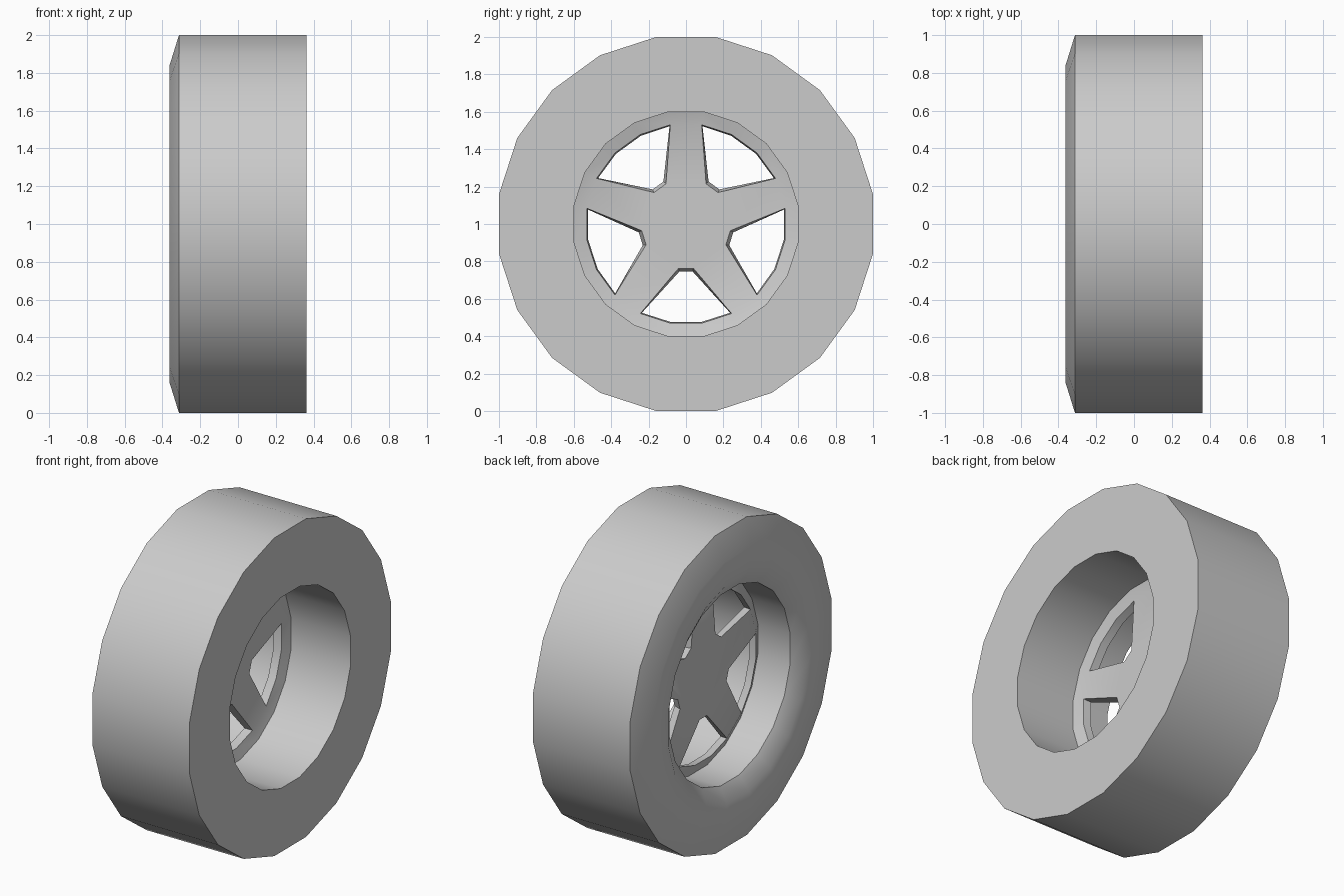
import bpy, bmesh
from math import cos, sin, radians, pi

cube = bpy.data.objects.get("Cube")
if cube:
    bpy.data.objects.remove(cube)

SIDES = 20
HOLE_R = 0.607

grey = bpy.data.materials.new("plain grey")
grey.use_nodes = True
colour = (0.6, 0.6, 0.6, 1)
grey.diffuse_color = colour
grey.node_tree.nodes["Principled BSDF"].inputs["Base Color"].default_value = colour


def point(x, r, degrees):
    """Point around the axle, which runs along x at z = 1."""
    a = radians(degrees)
    return (x, r * cos(a), 1 + r * sin(a))


def finish(name, bm):
    bmesh.ops.recalc_face_normals(bm, faces=bm.faces)
    mesh = bpy.data.meshes.new(name)
    bm.to_mesh(mesh)
    bm.free()
    mesh.materials.append(grey)
    obj = bpy.data.objects.new(name, mesh)
    bpy.context.collection.objects.link(obj)
    bpy.ops.object.select_all(action="DESELECT")
    obj.select_set(True)
    bpy.context.view_layer.objects.active = obj
    bpy.ops.object.shade_smooth_by_angle(angle=radians(40))


# Tyre: closed (x, radius) profile swept around the axle
profile = [(0.3625, HOLE_R), (0.3625, 1.0125), (-0.3125, 1.0125),
           (-0.3625, 0.85), (-0.3625, 0.7), (-0.305, HOLE_R)]
bm = bmesh.new()
rings = [[bm.verts.new(point(x, r, 9 + 18 * k)) for x, r in profile]
         for k in range(SIDES)]
for k in range(SIDES):
    a, b = rings[k - 1], rings[k]
    for j in range(len(profile)):
        bm.faces.new((a[j - 1], a[j], b[j], b[j - 1]))
finish("tyre", bm)


# Hub: five spoked plate with a sloping flange
def hub_side(bm, x_plate, x_edge, rim_r, corner, tip_r, tip_half):
    """One face of the hub; returns the five window outlines."""
    windows, star, inner = [], [], []
    for i in range(5):
        mid = -90 + 72 * i
        arc = [bm.verts.new(point(x_plate, rim_r, mid + d))
               for d in (-corner, -9, 9, corner)]
        tips = [bm.verts.new(point(x_plate, tip_r, mid + d))
                for d in (-tip_half, tip_half)]
        star += [arc[0], tips[0], tips[1], arc[3]]
        inner += arc
        windows.append(arc + tips[::-1])
    bm.faces.new(star)
    outer = [bm.verts.new(point(x_edge, HOLE_R, -117 + 18 * k)) for k in range(SIDES)]
    for k in range(SIDES):
        bm.faces.new((inner[k - 1], inner[k], outer[k], outer[k - 1]))
    return windows, outer


def bridge(bm, loop_a, loop_b):
    for j in range(len(loop_a)):
        bm.faces.new((loop_a[j - 1], loop_a[j], loop_b[j], loop_b[j - 1]))


bm = bmesh.new()
near, near_edge = hub_side(bm, -0.07, -0.05, 0.537, 27, 0.24, 9.5)
far, far_edge = hub_side(bm, -0.12, -0.08, 0.53, 26.4, 0.257, 8)
for a, b in zip(near, far):
    bridge(bm, a, b)
bridge(bm, near_edge, far_edge)
finish("hub", bm)
